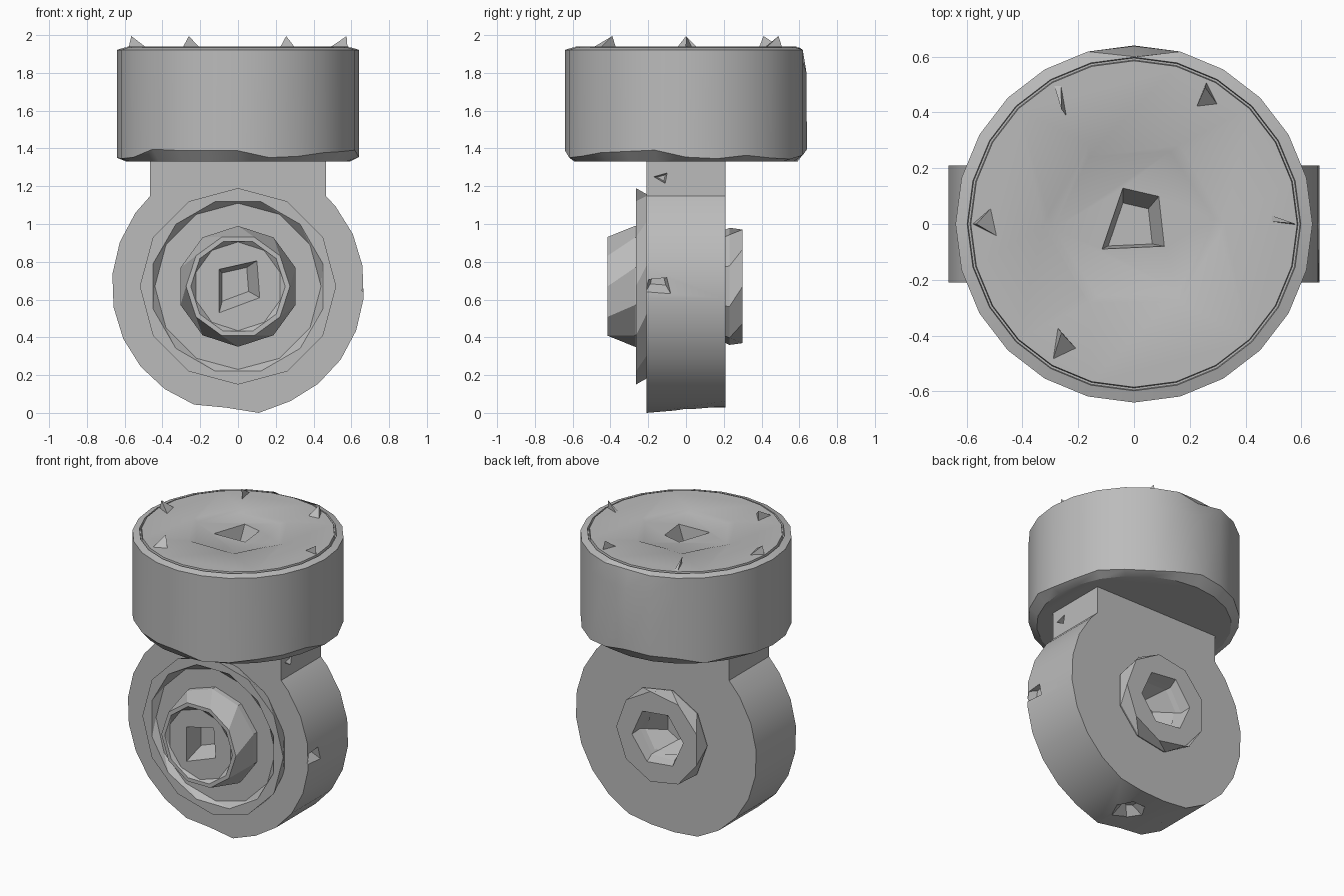
import bpy, bmesh, math, random
from mathutils import Vector, Matrix

random.seed(4)
if "Cube" in bpy.data.objects:
    bpy.data.objects.remove(bpy.data.objects["Cube"], do_unlink=True)

GREY = (0.5, 0.5, 0.5, 1)
mat = bpy.data.materials.new("plain grey")
mat.use_nodes = True
mat.diffuse_color = GREY
mat.node_tree.nodes["Principled BSDF"].inputs["Base Color"].default_value = GREY
AXIS_Z = 0.67                                        # height of the wheel axis
FRONT = Matrix.Translation((0, 0, AXIS_Z)) @ Matrix.Rotation(math.pi / 2, 4, 'X')
BACK = Matrix.Translation((0, 0, AXIS_Z)) @ Matrix.Rotation(-math.pi / 2, 4, 'X')


def finish(name, bm):
    bmesh.ops.recalc_face_normals(bm, faces=bm.faces)
    mesh = bpy.data.meshes.new(name)
    bm.to_mesh(mesh)
    bm.free()
    mesh.materials.append(mat)
    obj = bpy.data.objects.new(name, mesh)
    bpy.context.collection.objects.link(obj)
    return obj


def skin(name, loops, matrix=Matrix(), edit=None):
    """Closed solid through loops of equal point count."""
    bm = bmesh.new()
    rings = [[bm.verts.new(p) for p in loop] for loop in loops]
    n = len(rings[0])
    for a, b in zip(rings, rings[1:]):
        for i in range(n):
            j = (i + 1) % n
            bm.faces.new((a[i], a[j], b[j], b[i]))
    bm.faces.new(rings[0][::-1])
    bm.faces.new(rings[-1])
    if edit:
        edit(bm)
    bm.transform(matrix)
    return finish(name, bm)


def ring(n, r, h, turn=0.0):
    """Regular loop; turn is counted in steps between corners."""
    return [(r * math.cos(2 * math.pi * (i + turn) / n),
             r * math.sin(2 * math.pi * (i + turn) / n), h) for i in range(n)]


def cut(obj, cutter, remove=True):
    mod = obj.modifiers.new("cut", 'BOOLEAN')
    mod.operation, mod.solver, mod.object = 'DIFFERENCE', 'EXACT', cutter
    deps = bpy.context.evaluated_depsgraph_get()
    mesh = bpy.data.meshes.new_from_object(obj.evaluated_get(deps))
    obj.modifiers.clear()
    obj.data = mesh
    if remove:
        bpy.data.objects.remove(cutter, do_unlink=True)


def pit(name, corners, low, top, floor, shift=(0, 0), shrink=0.6, matrix=Matrix()):
    """Tapered cutter whose mouth has the given corners."""
    c = sum((Vector(p) for p in corners), Vector((0, 0))) / len(corners)
    base = [c + (Vector(p) - c) * shrink + Vector(shift) for p in corners]
    return skin(name, [[(*p, floor) for p in base], [(*p, low) for p in corners],
                       [(*p, top) for p in corners]], matrix)


# Head drum with a chipped lower edge, a thin groove and a raised lid
def chip_head(bm):
    for v in bm.verts:
        r = v.co.xy.length
        if v.co.z < 1.45 and r > 0.62:
            v.co.z += random.uniform(-0.03, 0.03)
        if r > 0.63 and v.co.z > 1.8 and v.co.y > 0.63:
            v.co.z, v.co.y = 1.91, 0.6
        if 1.75 < v.co.z < 1.85 and v.co.y > 0.63:
            v.co.y = 0.638


head_profile = [(0.59, 1.33), (0.64, 1.37), (0.64, 1.8), (0.64, 1.922), (0.598, 1.935),
                (0.595, 1.92), (0.588, 1.92), (0.585, 1.94)]
head = skin("head_drum", [ring(24, r, z) for r, z in head_profile], edit=chip_head)
cut(head, skin("lid_dish_cutter", [ring(6, 0.29, 1.927, 0.06), ring(6, 0.33, 1.942, 0),
                                   ring(6, 0.33, 2.1, 0)]))
cut(head, pit("lid_socket_cutter", [(-0.115, -0.09), (0.11, -0.08), (0.09, 0.1), (-0.04, 0.13)],
              1.93, 2.1, 1.82, (-0.015, -0.02), 0.7))

# Small pointed teeth standing on the lid: apex, then three base corners
teeth = [
    [(-0.565, 0), (-0.58, 0), (-0.48, -0.05), (-0.505, 0.065)],
    [(0.575, 0.002), (0.48, 0.01), (0.58, -0.003), (0.48, 0.035)],
    [(-0.26, 0.41), (-0.29, 0.51), (-0.24, 0.385), (-0.262, 0.51)],
    [(0.255, 0.49), (0.22, 0.41), (0.305, 0.42), (0.26, 0.51)],
    [(-0.26, -0.39), (-0.295, -0.5), (-0.2, -0.455), (-0.275, -0.37)],
]
for k, (apex, *base) in enumerate(teeth):
    bm = bmesh.new()
    low = [bm.verts.new((*p, 1.93)) for p in base]
    tip = bm.verts.new((*apex, 1.995))
    bm.faces.new(low)
    for i in range(3):
        bm.faces.new((low[i], low[(i + 1) % 3], tip))
    finish(f"lid_tooth_{k + 1}", bm)

# Wheel body and square neck share one outline
R = 0.668
outline = [(0.465, 1.335), (-0.465, 1.335), (-0.465, 1.148)]
for k in range(24):
    a = math.radians(144.5 + 15 * k)
    x, z = R * math.cos(a), AXIS_Z + R * math.sin(a)
    if z < 1.13:
        outline.append((x, z))
outline.append((0.465, 1.148))


def chip_bottom(bm):
    for v in bm.verts:
        if v.co.z < 0.03:
            if v.co.x < 0:
                v.co.z = 0.028
            else:
                v.co.z = 0.0 if v.co.y < 0 else 0.035


body = skin("wheel_body", [[(x, y, z) for x, z in outline] for y in (-0.21, 0.21)],
            edit=chip_bottom)

# Nicks in the side of the wheel and neck, and a dent underneath
SIDE = Matrix(((0, 0, 1, 0), (1, 0, 0, 0), (0, 1, 0, 0), (0, 0, 0, 1)))
cut(body, pit("neck_nick_cutter", [(-0.17, 1.25), (-0.11, 1.215), (-0.1, 1.27)],
              0.465, 0.55, 0.42, matrix=SIDE))
cut(body, pit("wheel_nick_cutter", [(-0.215, 0.64), (-0.08, 0.63), (-0.1, 0.715), (-0.2, 0.705)],
              0.665, 0.75, 0.61, (0, 0.03), matrix=SIDE))
cut(body, skin("dent_cutter", [ring(6, 0.15, -0.1), ring(6, 0.12, 0.01), ring(6, 0.04, 0.08, 0.5)],
               Matrix.Translation((0.03, 0, 0))))

# Front plate: raised faceted rim around a shallow recess
skin("front_plate", [ring(12, 0.5, 0.2, 0.5), ring(12, 0.52, 0.265), ring(12, 0.465, 0.265, 0.5),
                     ring(12, 0.44, 0.235)], FRONT)

# Front hub with a shallow dish and a skewed square socket
hub = skin("front_hub", [ring(10, 0.32, 0.2, 0.5), ring(10, 0.32, 0.27, 0.5), ring(10, 0.275, 0.415),
                         ring(10, 0.25, 0.415), ring(10, 0.235, 0.4, 0.5)], FRONT)
cut(hub, pit("hub_socket_cutter", [(-0.1, -0.14), (0.115, -0.06), (0.1, 0.135), (-0.1, 0.09)],
             0.4, 0.6, 0.27, (-0.02, 0.01), 0.65, FRONT))

# Back hub with a faceted funnel running into the wheel
boss = skin("back_hub", [ring(9, 0.3, 0.2, 0.5), ring(9, 0.315, 0.23, 0.5), ring(9, 0.305, 0.3)], BACK)
funnel = skin("funnel_cutter", [ring(6, 0.09, 0.08, 0.5), ring(6, 0.17, 0.24), ring(6, 0.19, 0.3, 0.1),
                                ring(6, 0.19, 0.5, 0.1)], BACK)
cut(boss, funnel, remove=False)
cut(body, funnel)

# Smooth the round walls and keep the facets crisp
bpy.ops.object.select_all(action='DESELECT')
for obj in (head, body):
    obj.select_set(True)
    bpy.context.view_layer.objects.active = obj
bpy.ops.object.shade_smooth_by_angle(angle=math.radians(25))
